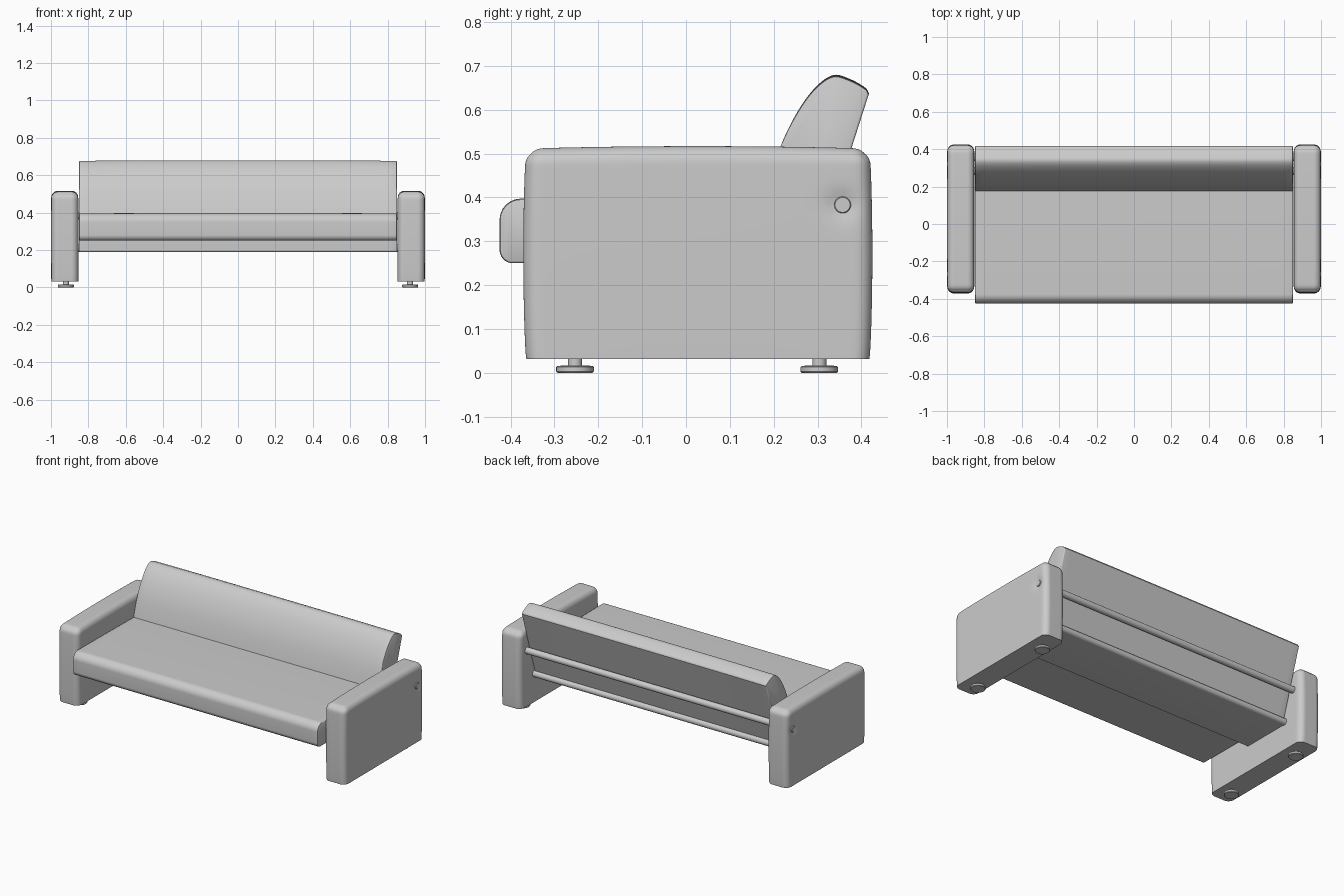
import bpy, bmesh, math
from mathutils import Vector

if "Cube" in bpy.data.objects:
    bpy.data.objects.remove(bpy.data.objects["Cube"])


def finish(bm, name, mirror=False, angle=40):
    bmesh.ops.recalc_face_normals(bm, faces=bm.faces)
    me = bpy.data.meshes.new(name)
    bm.to_mesh(me)
    bm.free()
    ob = bpy.data.objects.new(name, me)
    bpy.context.collection.objects.link(ob)
    if mirror:
        ob.modifiers.new("mirror", 'MIRROR')
    bpy.ops.object.select_all(action='DESELECT')
    ob.select_set(True)
    bpy.context.view_layer.objects.active = ob
    bpy.ops.object.shade_smooth_by_angle(angle=math.radians(angle))
    return ob


def rounded(corners, steps=8):
    """Polygon of (y, z, radius) with rounded corners."""
    out = []
    n = len(corners)
    for i, (y, z, r) in enumerate(corners):
        p = Vector((y, z))
        if r == 0:
            out.append(p)
            continue
        a = (Vector(corners[i - 1][:2]) - p).normalized()
        b = (Vector(corners[(i + 1) % n][:2]) - p).normalized()
        half = a.angle(b) / 2
        c = p + (a + b).normalized() * (r / math.sin(half))
        d = r / math.tan(half)
        s, e = p + a * d - c, p + b * d - c
        for k in range(steps + 1):
            out.append(c + s.lerp(e, k / steps).normalized() * r)
    return out


def spline(pts, steps=5):
    """Smooth open curve through the points."""
    v = [Vector(p) for p in pts]
    v = [2 * v[0] - v[1]] + v + [2 * v[-1] - v[-2]]
    out = []
    for a, b, c, d in zip(v, v[1:], v[2:], v[3:]):
        for k in range(steps):
            t = k / steps
            out.append(0.5 * (2 * b + (c - a) * t + (2 * a - 5 * b + 4 * c - d) * t * t
                              + (3 * b - a - 3 * c + d) * t ** 3))
    return out + [v[-2]]


def loft(name, prof, half, crown=0.0, edge=0.006):
    """Run a y-z profile along x, easing in at the ends."""
    mid = sum(prof, Vector((0, 0))) / len(prof)
    right = [half * t for t in (0.2, 0.4, 0.6, 0.75, 0.87, 0.95)]
    right += [half - edge, half - edge * 0.3, half]
    xs = [-x for x in reversed(right)] + [0] + right
    bm = bmesh.new()
    rings = []
    for x in xs:
        gap = max(0, abs(x) - (half - edge)) / edge
        inset = edge * (1 - math.sqrt(max(0, 1 - gap * gap)))
        ring = []
        for p in prof:
            d = p - mid
            q = p - d.normalized() * inset
            q.y -= crown * (x / half) ** 4 * max(0, d.y) / 0.2
            ring.append(bm.verts.new((x, q.x, q.y)))
        rings.append(ring)
    n = len(prof)
    for a, b in zip(rings, rings[1:]):
        for i in range(n):
            j = (i + 1) % n
            bm.faces.new((a[i], a[j], b[j], b[i]))
    bm.faces.new(rings[0])
    bm.faces.new(rings[-1])
    return finish(bm, name)


def lathe(bm, prof, origin, axis, segs=32):
    """Add a turned solid: (radius, height) points around z or x."""
    rings = []
    for r, h in prof:
        ring = []
        for k in range(segs):
            a = math.tau * k / segs
            u, v = r * math.cos(a), r * math.sin(a)
            off = (u, v, h) if axis == 'z' else (h, u, v)
            ring.append(bm.verts.new(Vector(origin) + Vector(off)))
        rings.append(ring)
    for a, b in zip(rings, rings[1:]):
        for k in range(segs):
            j = (k + 1) % segs
            bm.faces.new((a[k], a[j], b[j], b[k]))
    bm.faces.new(rings[0])
    bm.faces.new(rings[-1])


BOLT_Y, BOLT_Z = 0.357, 0.383

# Arms: padded boxes, rounded except at the base, dimpled around the bolt
lo, hi, rad = Vector((0.854, -0.364, 0.032)), Vector((0.998, 0.418, 0.510)), 0.036
bm = bmesh.new()
bmesh.ops.create_cube(bm, size=1)
bmesh.ops.subdivide_edges(bm, edges=bm.edges[:], cuts=43, use_grid_fill=True)
for v in bm.verts:
    t = [0.5 - 0.5 * math.cos(math.pi * (c + 0.5)) for c in v.co]
    p = Vector([lo[i] + (hi[i] - lo[i]) * t[i] for i in range(3)])
    core = Vector([min(max(p[i], lo[i] + rad if i < 2 else -9), hi[i] - rad) for i in range(3)])
    d = p - core
    if d.length > 1e-7:
        p = core + d * (max(abs(c) for c in d) / d.length)
    bulge = [math.sin(math.pi * c) ** 0.6 if 0 < c < 1 else 0 for c in t]
    p.y += 0.007 * (2 * t[1] - 1) * bulge[2]
    p.z += 0.007 * t[2] ** 4 * bulge[1]
    if t[0] > 0.5:
        p.x += 0.002 * bulge[1] * bulge[2]
        p.x -= 0.012 * (2 * t[0] - 1) * math.exp(-((p.y - BOLT_Y) ** 2 + (p.z - BOLT_Z) ** 2) / 0.0009)
    v.co = p
finish(bm, "arms", mirror=True, angle=50)

# Bolts in the arm dimples
bm = bmesh.new()
lathe(bm, [(0.019, 0.0), (0.019, 0.037), (0.017, 0.039)], (0.958, BOLT_Y, BOLT_Z), 'x')
finish(bm, "bolts", mirror=True)

# Feet: disc with short stem
bm = bmesh.new()
for y in (-0.253, 0.304):
    lathe(bm, [(0.040, 0), (0.043, 0.003), (0.043, 0.013), (0.040, 0.016),
               (0.016, 0.017), (0.016, 0.04)], (0.92, y, 0), 'z')
finish(bm, "feet", mirror=True)

# Seat cushion
seat = rounded([(-0.425, 0.25, 0.03), (-0.425, 0.398, 0.048), (0.24, 0.388, 0), (0.24, 0.25, 0)])
loft("seat", seat, 0.85, crown=0.002)

# Back cushion: curved front, rolled top, flat slanted rear
front = spline([(0.145, 0.24), (0.18, 0.40), (0.215, 0.515), (0.255, 0.597), (0.295, 0.651),
                (0.335, 0.679), (0.372, 0.671), (0.408, 0.651), (0.417, 0.638)])
loft("backrest", front + [Vector((0.285, 0.225))], 0.85, crown=0.006)

# Base frame under the seat
loft("base", rounded([(-0.03, 0.19, 0.004), (-0.03, 0.26, 0), (0.285, 0.26, 0), (0.285, 0.19, 0.004)]),
     0.85, edge=0.002)

# Cross rails behind the backrest
for name, y, z in (("upper_rail", BOLT_Y, BOLT_Z), ("lower_rail", 0.283, 0.21)):
    bm = bmesh.new()
    lathe(bm, [(0.02, -0.86), (0.02, 0.86)], (0, y, z), 'x')
    finish(bm, name)
